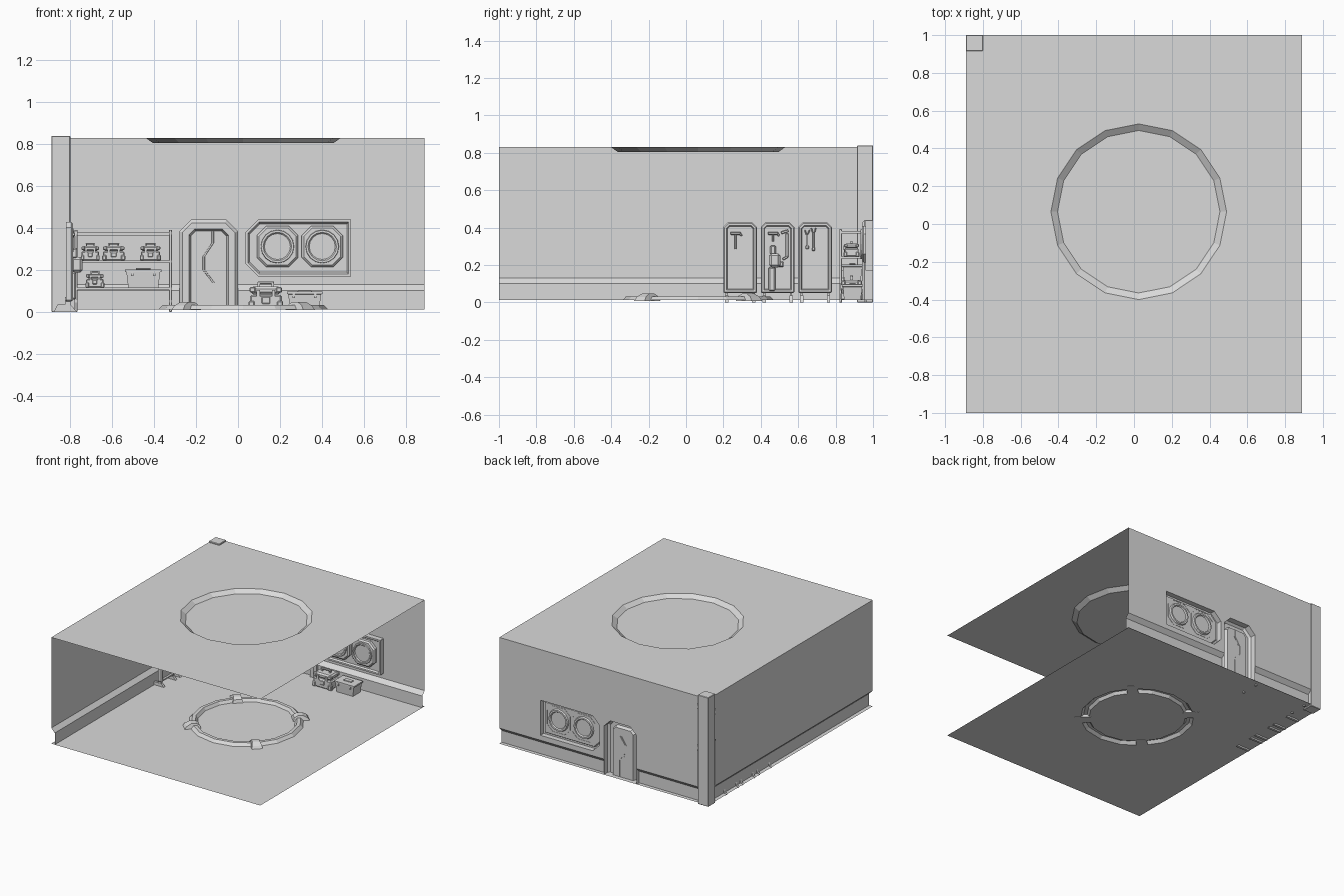
import bpy, bmesh, math
from mathutils import Vector

if "Cube" in bpy.data.objects:
    bpy.data.objects.remove(bpy.data.objects["Cube"])

GREY = bpy.data.materials.new("plain grey")
GREY.use_nodes = True
GREY.diffuse_color = (0.7, 0.7, 0.7, 1)
GREY.node_tree.nodes["Principled BSDF"].inputs["Base Color"].default_value = (0.7, 0.7, 0.7, 1)

X0, X1, Y0, Y1 = -0.89, 0.89, -1.0, 1.0
FLOOR, TOP, LEDGE, SKIRT = 0.012, 0.83, 0.132, 0.03
PX, PY = -0.80, 0.915            # inner faces of the corner pillar
CX, CY = 0.025, 0.065            # centre of the round floor and ceiling features


def finish(name, bm):
    bmesh.ops.recalc_face_normals(bm, faces=bm.faces)
    mesh = bpy.data.meshes.new(name)
    bm.to_mesh(mesh)
    bm.free()
    mesh.materials.append(GREY)
    ob = bpy.data.objects.new(name, mesh)
    bpy.context.collection.objects.link(ob)
    return ob


def loft(name, rings, start=False, end=True, closed=True):
    """Skin a row of outlines that share a point count."""
    bm = bmesh.new()
    vs = [[bm.verts.new(p) for p in r] for r in rings]
    n = len(rings[0])
    for a, b in zip(vs, vs[1:]):
        for i in range(n if closed else n - 1):
            j = (i + 1) % n
            bm.faces.new((a[i], a[j], b[j], b[i]))
    if start:
        bm.faces.new(vs[0])
    if end:
        bm.faces.new(vs[-1])
    return finish(name, bm)


def sheet(name, loops):
    """Flat sheet: the first loop is the border, the others are holes."""
    bm = bmesh.new()
    for loop in loops:
        vs = [bm.verts.new(p) for p in loop]
        for i in range(len(vs)):
            bm.edges.new((vs[i - 1], vs[i]))
    bmesh.ops.triangle_fill(bm, use_beauty=True, edges=bm.edges[:])
    bmesh.ops.dissolve_limit(bm, angle_limit=0.01, verts=bm.verts[:], edges=bm.edges[:])
    return finish(name, bm)


def box(name, x, y, z, bevel=0):
    bm = bmesh.new()
    bmesh.ops.create_cube(bm, size=1)
    for v in bm.verts:
        v.co = Vector([lo + (c + 0.5) * (hi - lo) for c, (lo, hi) in zip(v.co, (x, y, z))])
    if bevel:
        bmesh.ops.bevel(bm, geom=bm.edges[:], offset=bevel, segments=1, affect='EDGES')
    return finish(name, bm)


def block(name, cx, cy, z, w, d, h, bevel=0):
    return box(name, (cx - w / 2, cx + w / 2), (cy - d / 2, cy + d / 2), (z, z + h), bevel)


def circle(r, z, n=16):
    return [(CX + r * math.cos(2 * math.pi * i / n), CY + r * math.sin(2 * math.pi * i / n), z)
            for i in range(n)]


def cut_rect(u0, u1, v0, v1, cuts, inset=0.0):
    """Rectangle with cut corners: lower left, lower right, upper right, upper left."""
    u0, u1, v0, v1 = u0 + inset, u1 - inset, v0 + inset, v1 - inset
    a, b, c, d = [max(k - 0.586 * inset, 0.002) for k in cuts]
    return [(u0 + a, v0), (u1 - b, v0), (u1, v0 + b), (u1, v1 - c),
            (u1 - c, v1), (u0 + d, v1), (u0, v1 - d), (u0, v0 + a)]


def on_y(pts, y):
    return [(u, y, v) for u, v in pts]


def on_x(pts, x):
    return [(x, u, v) for u, v in pts]


# Ceiling with a round sunken panel
rect = [(X0, Y0), (X1, Y0), (X1, Y1), (X0, Y1)]
sheet("ceiling", [[(x, y, TOP) for x, y in rect], circle(0.465, TOP)])
loft("ceiling_panel", [circle(0.465, TOP), circle(0.43, 0.805)])

# Floor with a raised ring and four clamps
sheet("floor", [[(x, y, FLOOR) for x, y in rect], circle(0.405, FLOOR)])
loft("floor_ring", [circle(0.405, FLOOR), circle(0.385, 0.033), circle(0.36, 0.033),
                    circle(0.345, FLOOR)])
for k in range(4):
    t = math.radians(45 + 90 * k)
    ob = loft("ring_clamp", [[(r, s * w, z) for r, z, w in (
        (0.325, 0.008, 0.04), (0.335, 0.035, 0.03), (0.36, 0.048, 0.027),
        (0.395, 0.048, 0.027), (0.43, 0.03, 0.035), (0.445, 0.008, 0.04))]
        for s in (-1, 1)], start=True)
    ob.location = (CX, CY, 0)
    ob.rotation_euler.z = t

# Corner pillar
box("corner_pillar", (X0, PX), (PY, Y1), (0.0, 0.84), 0.003)

# Back wall with openings for the door and the window frame
D0, D1, DT = -0.28, 0.0, 0.44
door_cuts = (0, 0, 0.055, 0.055)
win_cuts = (0.06, 0, 0, 0.06)
win = (0.035, 0.54, 0.17, 0.44)
border = [(PX, LEDGE), (D0, LEDGE), (D0, DT - 0.055), (D0 + 0.055, DT), (D1 - 0.055, DT),
          (D1, DT - 0.055), (D1, LEDGE), (X1, LEDGE), (X1, TOP), (PX, TOP)]
sheet("back_wall", [on_y(border, Y1), on_y(cut_rect(*win, win_cuts), Y1)])
box_side = [(Y0, LEDGE), (PY, LEDGE), (PY, TOP), (Y0, TOP)]
sheet("side_wall", [on_x(box_side, X0)])

# Stepped skirting along both walls
step = [(0, LEDGE), (SKIRT, 0.102), (SKIRT, FLOOR)]
for a, b in ((PX, D0), (D1, X1)):
    loft("back_skirting", [[(x, Y1 - d, z) for d, z in step] for x in (a, b)],
         end=False, closed=False)
loft("side_skirting", [[(X0 + d, y, z) for d, z in step] for y in (Y0, PY)],
     end=False, closed=False)

# Door: frame standing into the room around a sunken panel
door = (D0, D1, FLOOR, DT)


def door_ring(inset, y):
    pts = cut_rect(*door, door_cuts, inset)
    return [(u, y, FLOOR if v < 0.1 else v) for u, v in pts]


loft("door_frame", [door_ring(0, Y1), door_ring(0, 0.955), door_ring(0.015, 0.94),
                    door_ring(0.045, 0.94), door_ring(0.055, 0.965)])
wave = [(-0.12, 0.385), (-0.12, 0.33), (-0.163, 0.265), (-0.163, 0.20),
        (-0.117, 0.14), (-0.117, FLOOR)]
loft("door_seam", [[(x + o, y, z) for x, z in wave]
                   for o, y in ((-0.006, 0.967), (-0.004, 0.961), (0.004, 0.961), (0.006, 0.967))],
     end=False, closed=False)

# Window frame with two round ports
loft("window_frame", [on_y(cut_rect(*win, win_cuts, i), y) for i, y in (
    (0, Y1), (0, 0.96), (0.012, 0.96), (0.02, 0.972))])
for cx in (0.188, 0.402):
    cz, h = 0.312, 0.098
    rim = (cx - h, cx + h, cz - h, cz + h)
    loft("port_plate", [on_y(cut_rect(*rim, (0.045,) * 4, i), y) for i, y in (
        (0, 0.974), (0, 0.95), (0.01, 0.94))])

    def port(r, y):
        return [(cx + r * math.cos(math.pi * i / 8), y, cz + r * math.sin(math.pi * i / 8))
                for i in range(16)]
    loft("port_ring", [port(r, y) for r, y in (
        (0.08, 0.942), (0.078, 0.932), (0.068, 0.932), (0.062, 0.938))])
    # Matching hollow on the outer side
    loft("port_hollow", [port(r, y) for r, y in ((0.085, 0.973), (0.08, 0.985), (0.068, 0.985),
                                                  (0.062, 0.976))])

# Tool boards standing along the side wall
for y in (0.20, 0.40, 0.60):
    b = (y, y + 0.18, 0.05, 0.428)
    loft("tool_board", [on_x(cut_rect(*b, (0.006, 0.006, 0.025, 0.025), i), x) for i, x in (
        (0, -0.82), (0, -0.795), (0.006, -0.788), (0.016, -0.788), (0.021, -0.798))], start=True)
    for ly in (y + 0.012, y + 0.156):
        box("board_leg", (-0.825, -0.80), (ly, ly + 0.012), (0.0, 0.07))
        foot = [(-0.88, 0.0), (-0.86, 0.036), (-0.80, 0.036), (-0.768, 0.0)]
        loft("board_foot", [[(x, fy, z) for x, z in foot] for fy in (ly - 0.003, ly + 0.015)],
             start=True)


def tool_bar(name, y, z, w, h, thick=0.012, tilt=0.0):
    ob = box(name, (-thick / 2, thick / 2), (-w / 2, w / 2), (-h / 2, h / 2), min(w, h) * 0.2)
    ob.location = (-0.797 + thick / 2, y, z)
    ob.rotation_euler.x = tilt


# Hammers, spanners, crowbar and power tool
for y in (0.265, 0.465):
    tool_bar("hammer_head", y, 0.37, 0.055, 0.016, 0.02)
    tool_bar("hammer_claw", y + 0.027, 0.364, 0.012, 0.02, 0.014, 0.6)
tool_bar("hammer_handle", 0.265, 0.325, 0.01, 0.08)
tool_bar("hammer_handle", 0.465, 0.345, 0.01, 0.04)
for y, h in ((0.648, 0.07), (0.682, 0.09)):
    tool_bar("spanner_shaft", y, 0.33, 0.01, h)
    for s in (-1, 1):
        tool_bar("spanner_jaw", y + s * 0.008, 0.34 + h / 2, 0.007, 0.025, 0.012, s * -0.35)
    tool_bar("spanner_end", y, 0.33 - h / 2, 0.018, 0.018)
tool_bar("crowbar_shaft", 0.54, 0.305, 0.014, 0.13)
tool_bar("crowbar_hook", 0.528, 0.378, 0.04, 0.014, 0.014, 0.3)
tool_bar("crowbar_tip", 0.53, 0.238, 0.03, 0.013, 0.014, 0.5)
tool_bar("power_tool_body", 0.475, 0.225, 0.06, 0.075, 0.055)
tool_bar("power_tool_grip", 0.465, 0.28, 0.03, 0.05, 0.03)
tool_bar("power_tool_side", 0.505, 0.205, 0.035, 0.03, 0.035)
tool_bar("power_tool_blade", 0.46, 0.125, 0.036, 0.13, 0.025)

# Shelf rack in the corner
S0, S1, SF, SB = -0.78, -0.315, 0.82, 0.965
for z in (0.105, 0.235):
    box("shelf_board", (S0, S1), (SF, SB), (z, z + 0.011))
box("shelf_top_rail", (S0, S1), (SB - 0.012, SB), (0.365, 0.378))
for x in (S0, S1 - 0.014):
    for y in (SF, SB - 0.014):
        box("shelf_post", (x, x + 0.014), (y, y + 0.014), (0.0, 0.392), 0.002)
    for z in (0.045, 0.37):
        box("shelf_side_rail", (x, x + 0.014), (SF, SB), (z, z + 0.012))


def case(x, y, z, w, d, h):
    """Hard case with corner guards, clasps and a carrying handle."""
    block("case_body", x, y, z, w * 0.92, d * 0.9, h * 0.52, h * 0.06)
    block("case_lid", x, y, z + h * 0.54, w * 0.86, d * 0.84, h * 0.28, h * 0.08)
    for sx in (-1, 1):
        for sy in (-1, 1):
            block("case_guard", x + sx * w * 0.41, y + sy * d * 0.38, z,
                  w * 0.18, d * 0.22, h * 0.3, h * 0.04)
            block("case_upper_guard", x + sx * w * 0.38, y + sy * d * 0.36, z + h * 0.6,
                  w * 0.18, d * 0.2, h * 0.2, h * 0.04)
        block("case_clasp", x + sx * w * 0.22, y - d * 0.44, z + h * 0.4, w * 0.1, d * 0.1, h * 0.3)
        block("handle_post", x + sx * w * 0.2, y, z + h * 0.8, w * 0.07, d * 0.12, h * 0.18)
    block("case_badge", x, y - d * 0.45, z + h * 0.2, w * 0.25, d * 0.06, h * 0.25, h * 0.03)
    block("case_handle", x, y, z + h * 0.91, w * 0.48, d * 0.14, h * 0.09, h * 0.02)


def crate(x, y, z, w, d, h):
    """Tapered bin with a rim and end grips."""
    def ring(k, zz):
        return [(x + sx * w * k / 2, y + sy * d * k / 2, zz)
                for sx, sy in ((-1, -1), (1, -1), (1, 1), (-1, 1))]
    loft("crate_body", [ring(0.82, z), ring(0.92, z + h * 0.8), ring(1, z + h * 0.82),
                        ring(1, z + h * 0.94), ring(0.9, z + h * 0.95)], start=True)
    for s in (-1, 1):
        block("crate_clip", x + s * w * 0.3, y - d * 0.47, z + h * 0.6, w * 0.07, d * 0.1, h * 0.3)
    block("crate_lid_grip", x, y, z + h * 0.94, w * 0.4, d * 0.3, h * 0.08, h * 0.02)


# Stored cases and bins
for x, w in ((-0.705, 0.09), (-0.593, 0.11), (-0.418, 0.10)):
    case(x, 0.885, 0.246, w, 0.085, 0.083)
case(-0.683, 0.885, 0.116, 0.09, 0.085, 0.08)
crate(-0.452, 0.89, 0.116, 0.175, 0.11, 0.092)
case(0.133, 0.885, FLOOR, 0.165, 0.12, 0.133)
crate(0.318, 0.89, FLOOR, 0.17, 0.11, 0.09)
